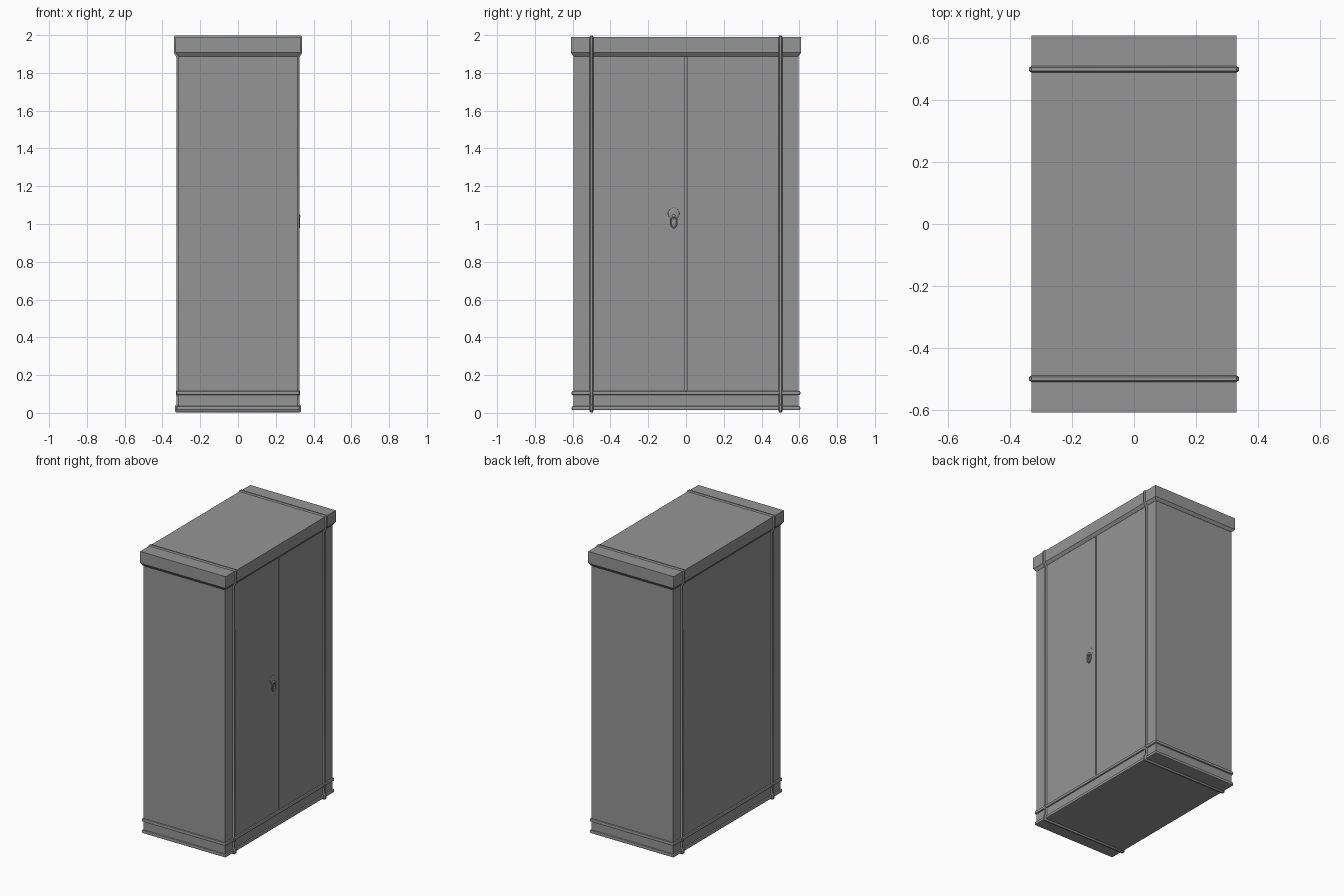
import bpy, bmesh, math
from mathutils import Vector

cube = bpy.data.objects.get("Cube")
if cube:
    bpy.data.objects.remove(cube, do_unlink=True)

grey = bpy.data.materials.new("plain_grey")
grey.use_nodes = True
COLOUR = (0.30, 0.30, 0.30, 1)
grey.diffuse_color = COLOUR
grey.node_tree.nodes["Principled BSDF"].inputs["Base Color"].default_value = COLOUR


def finish(name, bm):
    bmesh.ops.recalc_face_normals(bm, faces=bm.faces[:])
    mesh = bpy.data.meshes.new(name)
    bm.to_mesh(mesh)
    bm.free()
    mesh.materials.append(grey)
    obj = bpy.data.objects.new(name, mesh)
    bpy.context.collection.objects.link(obj)
    return obj


def box(name, half_x, half_y, z0, z1, bevel=0):
    bm = bmesh.new()
    bmesh.ops.create_cube(bm, size=1)
    for v in bm.verts:
        v.co = Vector((v.co.x * 2 * half_x, v.co.y * 2 * half_y,
                       z0 if v.co.z < 0 else z1))
    if bevel:
        bmesh.ops.bevel(bm, geom=bm.edges[:], offset=bevel, segments=2,
                        profile=0.5, affect='EDGES')
    return finish(name, bm)


def tube(name, points, radius, resolution):
    """Closed round tube along a list of points."""
    curve = bpy.data.curves.new(name, 'CURVE')
    curve.dimensions = '3D'
    curve.bevel_depth = radius
    curve.bevel_resolution = resolution
    spline = curve.splines.new('POLY')
    spline.points.add(len(points) - 1)
    for p, co in zip(spline.points, points):
        p.co = (*co, 1)
    spline.use_cyclic_u = True
    curve.materials.append(grey)
    obj = bpy.data.objects.new(name, curve)
    bpy.context.collection.objects.link(obj)
    bpy.ops.object.select_all(action='DESELECT')
    obj.select_set(True)
    bpy.context.view_layer.objects.active = obj
    bpy.ops.object.convert(target='MESH')
    bpy.ops.object.shade_smooth_by_angle(angle=math.radians(40))
    return obj


# Cabinet body: outline with a narrow slot between the doors on +x
BX, BY, SLOT = 0.316, 0.595, 0.005
outline = [(-BX, -BY), (BX, -BY), (BX, -SLOT), (BX - 0.012, -SLOT),
           (BX - 0.012, SLOT), (BX, SLOT), (BX, BY), (-BX, BY)]
bm = bmesh.new()
face = bm.faces.new([bm.verts.new((x, y, 0.105)) for x, y in outline])
ext = bmesh.ops.extrude_face_region(bm, geom=[face])
top = [g for g in ext["geom"] if isinstance(g, bmesh.types.BMVert)]
bmesh.ops.translate(bm, verts=top, vec=(0, 0, 1.8))
finish("cabinet_body", bm)

# Plinth with two rounded mouldings
box("plinth", BX, BY, 0.015, 0.105)
for name, z in (("upper_moulding", 0.105), ("lower_moulding", 0.025)):
    box(name, BX + 0.01, BY + 0.01, z - 0.011, z + 0.011, 0.007)

# Lid with a sloping underside
box("lid", 0.332, 0.61, 1.908, 1.99)
lid_slope = box("lid_slope", 0.332, 0.61, 1.888, 1.908)
for v in lid_slope.data.vertices:
    if v.co.z < 1.9:
        v.co.x *= (BX + 0.001) / 0.332
        v.co.y *= (BY + 0.001) / 0.61

# Two bands running all the way round the cabinet
side = [(0.322, 0.010), (0.326, 0.014), (0.326, 0.034), (0.316, 0.042),
        (0.316, 0.090), (0.320, 0.097), (0.320, 0.113), (0.316, 0.120),
        (0.316, 1.885), (0.331, 1.908), (0.331, 1.986), (0.327, 1.990)]
loop = side + [(-x, z) for x, z in reversed(side)]
for name, y in (("right_band", -0.5), ("left_band", 0.5)):
    tube(name, [(x, y, z) for x, z in loop], 0.0108, 1)

# Door handle: flat round plate, small knob and hanging ring
HY = -0.065
bm = bmesh.new()
bmesh.ops.create_uvsphere(bm, u_segments=24, v_segments=12, radius=0.03)
for v in bm.verts:
    v.co = Vector((BX + v.co.x * 0.15, HY + v.co.y, 1.055 + v.co.z))
finish("handle_plate", bm)
bm = bmesh.new()
bmesh.ops.create_uvsphere(bm, u_segments=12, v_segments=8, radius=0.01)
bmesh.ops.translate(bm, verts=bm.verts[:], vec=(BX + 0.004, HY, 1.042))
finish("handle_knob", bm)
ring = [(BX + 0.006, HY + 0.016 * math.sin(a), 1.012 + 0.031 * math.cos(a))
        for a in (math.tau * i / 24 for i in range(24))]
tube("handle_ring", ring, 0.006, 1)
for name in ("handle_plate", "handle_knob"):
    for poly in bpy.data.objects[name].data.polygons:
        poly.use_smooth = True
